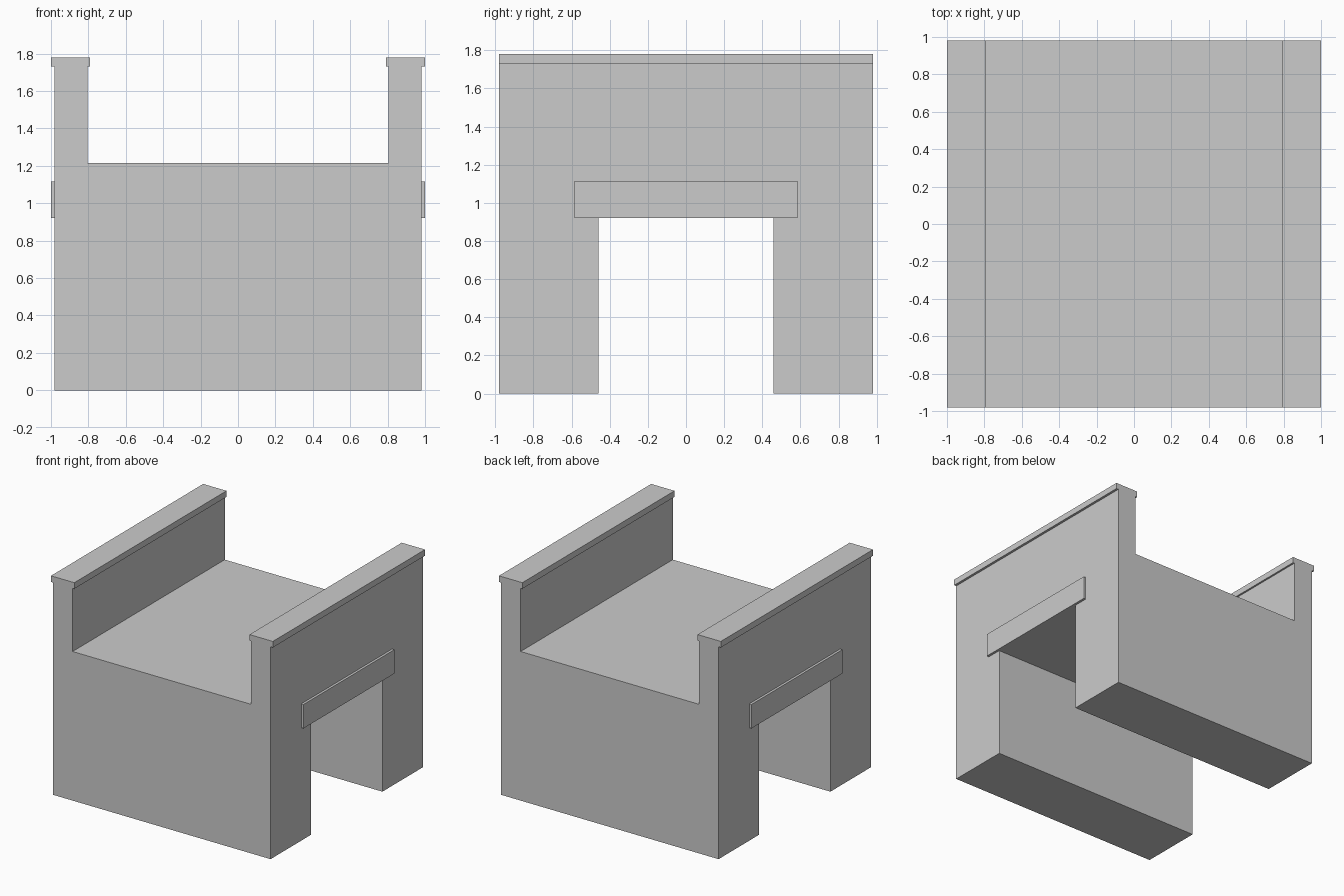
import bpy, bmesh

if "Cube" in bpy.data.objects:
    bpy.data.objects.remove(bpy.data.objects["Cube"])

HALF_Y = 0.98      # half length of the walls
WALL_X = 0.98      # outer wall face
WALL_IN = 0.805    # inner parapet face
DECK_Z = 1.215
WALL_Z = 1.73
ARCH_Y, ARCH_Z = 0.46, 0.92


def add_mesh(name, bm):
    bmesh.ops.recalc_face_normals(bm, faces=bm.faces)
    mesh = bpy.data.meshes.new(name)
    bm.to_mesh(mesh)
    bm.free()
    ob = bpy.data.objects.new(name, mesh)
    bpy.context.collection.objects.link(ob)
    return ob


def box(name, x0, x1, y0, y1, z0, z1):
    bm = bmesh.new()
    bmesh.ops.create_cube(bm, size=1)
    for v in bm.verts:
        v.co.x = x1 if v.co.x > 0 else x0
        v.co.y = y1 if v.co.y > 0 else y0
        v.co.z = z1 if v.co.z > 0 else z0
    return add_mesh(name, bm)


def extrude_profile(name, points, y0, y1):
    bm = bmesh.new()
    face = bm.faces.new([bm.verts.new((x, y0, z)) for x, z in points])
    geo = bmesh.ops.extrude_face_region(bm, geom=[face])["geom"]
    verts = [g for g in geo if isinstance(g, bmesh.types.BMVert)]
    bmesh.ops.translate(bm, verts=verts, vec=(0, y1 - y0, 0))
    return add_mesh(name, bm)


# Bridge body: deck with a parapet along each side
half = [(WALL_X, 0), (WALL_X, WALL_Z), (WALL_IN, WALL_Z), (WALL_IN, DECK_Z)]
profile = half + [(-x, z) for x, z in reversed(half)]
body = extrude_profile("bridge_body", profile, -HALF_Y, HALF_Y)

# Square passage cut through under the deck
cutter = box("passage_cutter", -1.5, 1.5, -ARCH_Y, ARCH_Y, -0.5, ARCH_Z)
cutter.hide_render = True
cut = body.modifiers.new("passage", 'BOOLEAN')
cut.operation = 'DIFFERENCE'
cut.solver = 'EXACT'
cut.object = cutter
bpy.context.view_layer.objects.active = body
bpy.ops.object.modifier_apply(modifier=cut.name)
bpy.data.objects.remove(cutter)

# Coping on each parapet and a lintel over each passage mouth
for side, s in (("right", 1), ("left", -1)):
    cx = sorted((s * 0.79, s * 1.0))
    box(side + "_coping", *cx, -HALF_Y, HALF_Y, WALL_Z, 1.78)
    lx = sorted((s * WALL_X, s * 1.0))
    box(side + "_lintel", *lx, -0.585, 0.585, ARCH_Z, 1.115)
